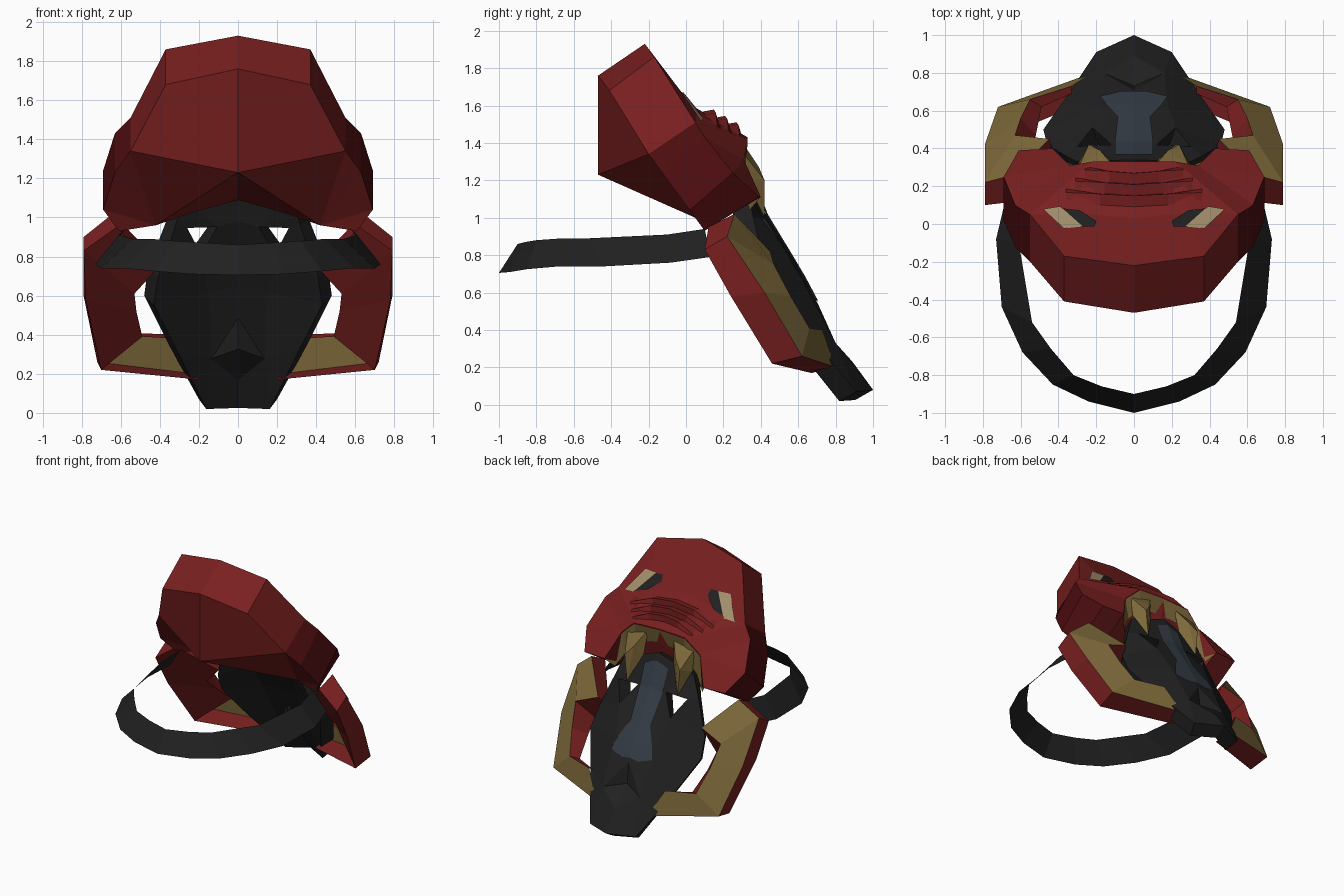
import bpy
import bmesh
from mathutils import Vector
from mathutils.bvhtree import BVHTree

if "Cube" in bpy.data.objects:
    bpy.data.objects.remove(bpy.data.objects["Cube"])


def make_material(name, color):
    mat = bpy.data.materials.new(name)
    mat.use_nodes = True
    mat.diffuse_color = (*color, 1)
    mat.node_tree.nodes["Principled BSDF"].inputs["Base Color"].default_value = (*color, 1)
    return mat


RED = make_material("dark red", (.19, .014, .014))
DEEP = make_material("deep red", (.075, .004, .005))
GOLD = make_material("dull gold", (.205, .14, .042))
BLACK = make_material("black", (.015, .015, .015))
BLUE = make_material("slate blue", (.035, .046, .06))
TAN = make_material("pale tan", (.37, .28, .15))


def build(name, points, faces, materials, rule=None, thickness=0):
    """Make one half from points and index faces, then mirror it over x."""
    mesh = bpy.data.meshes.new(name)
    bm = bmesh.new()
    verts = [bm.verts.new(p) for p in points]
    for number, face in enumerate(faces):
        made = bm.faces.new([verts[i] for i in face])
        made.material_index = rule(number) if rule else 0
    bmesh.ops.recalc_face_normals(bm, faces=bm.faces)
    # Sheets look outwards, along +y
    if thickness and sum(f.normal.y for f in bm.faces) < 0:
        bmesh.ops.reverse_faces(bm, faces=bm.faces)
    tree = BVHTree.FromBMesh(bm)
    bm.to_mesh(mesh)
    bm.free()
    for mat in materials:
        mesh.materials.append(mat)
    obj = bpy.data.objects.new(name, mesh)
    bpy.context.collection.objects.link(obj)
    obj.modifiers.new("mirror", "MIRROR").use_clip = True
    if thickness:
        solid = obj.modifiers.new("thickness", "SOLIDIFY")
        solid.thickness = thickness
        solid.offset = -1
    return tree


def build_named(name, points, face_names, materials, **options):
    """Each face is a string of point names."""
    order = list(points)
    faces = [[order.index(word) for word in face.split()] for face in face_names]
    return build(name, points.values(), faces, materials, **options)


def strip(rows, closed=False):
    """Quads that join equal rows of points."""
    width = len(rows[0])
    last = width if closed else width - 1
    points = [p for row in rows for p in row]
    faces = [(r * width + c, r * width + (c + 1) % width,
              (r + 1) * width + (c + 1) % width, (r + 1) * width + c)
             for r in range(len(rows) - 1) for c in range(last)]
    return points, faces


def drop(tree, x, y, lift):
    """Point on a surface straight below (x, y), raised along its normal."""
    hit, normal, _, _ = tree.ray_cast(Vector((max(x, .001), y, 3)), Vector((0, 0, -1)))
    if normal.z < 0:
        normal = -normal
    spot = hit + normal * lift
    if x == 0:
        spot.x = 0
    return spot


# Faceted upper shell, with darker panels around the ears
shell = dict(
    crown=(0, -.22, 1.93), temple=(.37, -.17, 1.86), corner=(.55, .05, 1.51),
    ear=(.63, .1, 1.43), cheek=(.69, .25, 1.24), tip=(.61, .39, 1.11),
    fold=(0, .03, 1.6), foldside=(.3, .06, 1.56),
    nose=(0, .33, 1.43), noseside=(.22, .33, 1.42),
    lip=(.34, .31, 1.31), tipin=(.43, .4, 1.11),
    backcrown=(0, -.47, 1.76), backtemple=(.37, -.41, 1.68), backcorner=(.55, -.2, 1.34),
    backear=(.63, -.12, 1.23), backcheek=(.69, .02, 1.04), backtip=(.61, .1, .93),
    keel=(0, -.47, 1.23), archlow=(.42, .14, .96), archmid=(.25, .2, 1.02),
    archtop=(0, .26, 1.09))
shell_faces = [
    "crown temple foldside fold", "temple corner foldside",
    "fold foldside noseside nose", "foldside corner noseside",
    "corner ear lip noseside", "ear cheek lip", "cheek tip tipin lip",
    "crown backcrown backtemple temple", "temple backtemple backcorner corner",
    "tip backtip archlow tipin", "backcrown keel backcorner backtemple",
    "keel backcorner archlow", "backcorner backear archlow",
    "backear backcheek archlow", "backcheek backtip archlow",
    "keel archlow archmid", "keel archmid archtop",
    "tipin archlow archmid lip", "archmid lip noseside",
    "archmid archtop nose noseside"]
ear_faces = ["corner backcorner backear ear", "ear backear backcheek cheek",
             "cheek backcheek backtip tip"]
shell_tree = build_named("upper_shell", shell, shell_faces + ear_faces, [RED, DEEP],
                         rule=lambda n: int(n >= len(shell_faces)))

# Lower muzzle plate with a nostril hole on each side and a pit near the chin
muzzle = dict(
    top=(0, .34, 1.25), topside=(.3, .33, 1.15),
    bridge=(0, .42, 1.03), bridgeside=(.12, .42, 1.0), gum=(.3, .41, .99),
    notch=(.22, .51, .86), spike=(.36, .36, 1.0),
    jaw=(.46, .42, .74), jawlow=(.48, .5, .6),
    middle=(0, .62, .7), middleside=(.18, .62, .67),
    pittop=(0, .71, .53), lowside=(.16, .8, .33), pitlow=(0, .89, .23),
    pit=(0, .73, .37), edge=(.36, .67, .36),
    chin=(0, 1, .08), chinside=(.2, .91, .07))
muzzle_faces = [
    "top bridge bridgeside topside", "topside bridgeside gum spike",
    "bridge middle middleside notch bridgeside",
    "notch gum spike jaw", "notch jaw jawlow middleside",
    "middle middleside lowside pittop", "middleside jawlow edge lowside",
    "pittop lowside pit", "lowside pitlow pit",
    "lowside chinside chin pitlow", "lowside edge chinside"]
muzzle_tree = build_named("muzzle_plate", muzzle, muzzle_faces, [BLACK], thickness=.11)

# Painted band along the bridge
band_rows = [(.1, .36), (.1, .43), (.085, .56), (.15, .63), (.175, .67), (.07, .695)]
points, faces = strip([[drop(muzzle_tree, 0, y, .009), drop(muzzle_tree, w, y, .009)]
                       for w, y in band_rows])
build("bridge_band", points, faces, [BLUE])

# Eyes
eye_shapes = {
    "eye_outer": (TAN, [(.48, .075), (.39, .09), (.27, -.02), (.37, -.03)]),
    "eye_inner": (BLACK, [(.39, .08), (.29, .07), (.2, .01), (.21, -.02), (.27, -.02)]),
}
for name, (mat, outline) in eye_shapes.items():
    build(name, [drop(shell_tree, x, y, .008) for x, y in outline],
          [range(len(outline))], [mat])

# Snarl wrinkles: low wedges that bow across the snout
for number in range(3):
    y = .13 + number * .06
    reach = .36 - number * .05
    rows = []
    for part, bow, height in ((0, 0, .04), (.5, .01, .04), (1, .035, .004)):
        x = part * reach
        rows.append([drop(shell_tree, x, y + bow - .04, .002),
                     drop(shell_tree, x, y + bow, height),
                     drop(shell_tree, x, y + bow + .02, .001)])
    points, faces = strip(rows)
    build("snarl_wrinkle", points, faces, [RED])

# Gold lip tucked under the snout
points, faces = strip([
    [(0, .33, 1.42), (0, .29, 1.31)],
    [(.22, .33, 1.41), (.2, .31, 1.27)],
    [(.34, .31, 1.3), (.31, .31, 1.15)],
    [(.43, .39, 1.1), (.38, .34, 1.04)]])
build("gold_lip", points, faces, [GOLD])

# Fangs
bm = bmesh.new()
for p in [(.11, .31, 1.39), (.29, .31, 1.34), (.29, .33, 1.18), (.13, .34, 1.2),
          (.18, .39, 1.27), (.24, .42, 1.2), (.22, .42, 1.0)]:
    bm.verts.new(p)
bmesh.ops.convex_hull(bm, input=bm.verts)
bm.verts.index_update()
build("fangs", [v.co.copy() for v in bm.verts],
      [[v.index for v in f.verts] for f in bm.faces], [GOLD])
bm.free()

# Side guards: outer front, inner front, inner back, outer back at each station
guard = [
    [(.64, .26, 1.02), (.45, .45, .82), (.42, .36, .73), (.62, .12, .95)],
    [(.79, .22, .9), (.63, .47, .75), (.53, .37, .61), (.79, .1, .83)],
    [(.79, .42, .6), (.6, .56, .58), (.52, .47, .52), (.78, .24, .58)],
    [(.72, .62, .26), (.55, .66, .41), (.49, .62, .39), (.7, .46, .22)],
    [(.22, .8, .2), (.33, .73, .4), (.33, .69, .38), (.2, .67, .17)]]
points, faces = strip(guard, closed=True)
# The lowest bar is open at the back, so its gold front shows inside
faces.pop(len(faces) - 2)
sides = len(faces)
faces.append(range(4))
build("side_guards", points, faces, [RED, GOLD],
      rule=lambda n: int(n < sides and n % 4 == 0))

# Head strap
upper_edge = [(0, -.9, .86), (.17, -.86, .87), (.32, -.8, .88), (.44, -.66, .89),
              (.54, -.52, .89), (.61, -.1, .91), (.58, .1, .94)]
lower_edge = [(0, -1, .705), (.24, -.94, .71), (.43, -.85, .725), (.59, -.68, .74),
              (.7, -.44, .74), (.73, -.08, .76), (.68, .13, .79)]
points, faces = strip(list(zip(upper_edge, lower_edge)))
build("head_strap", points, faces, [BLACK])
